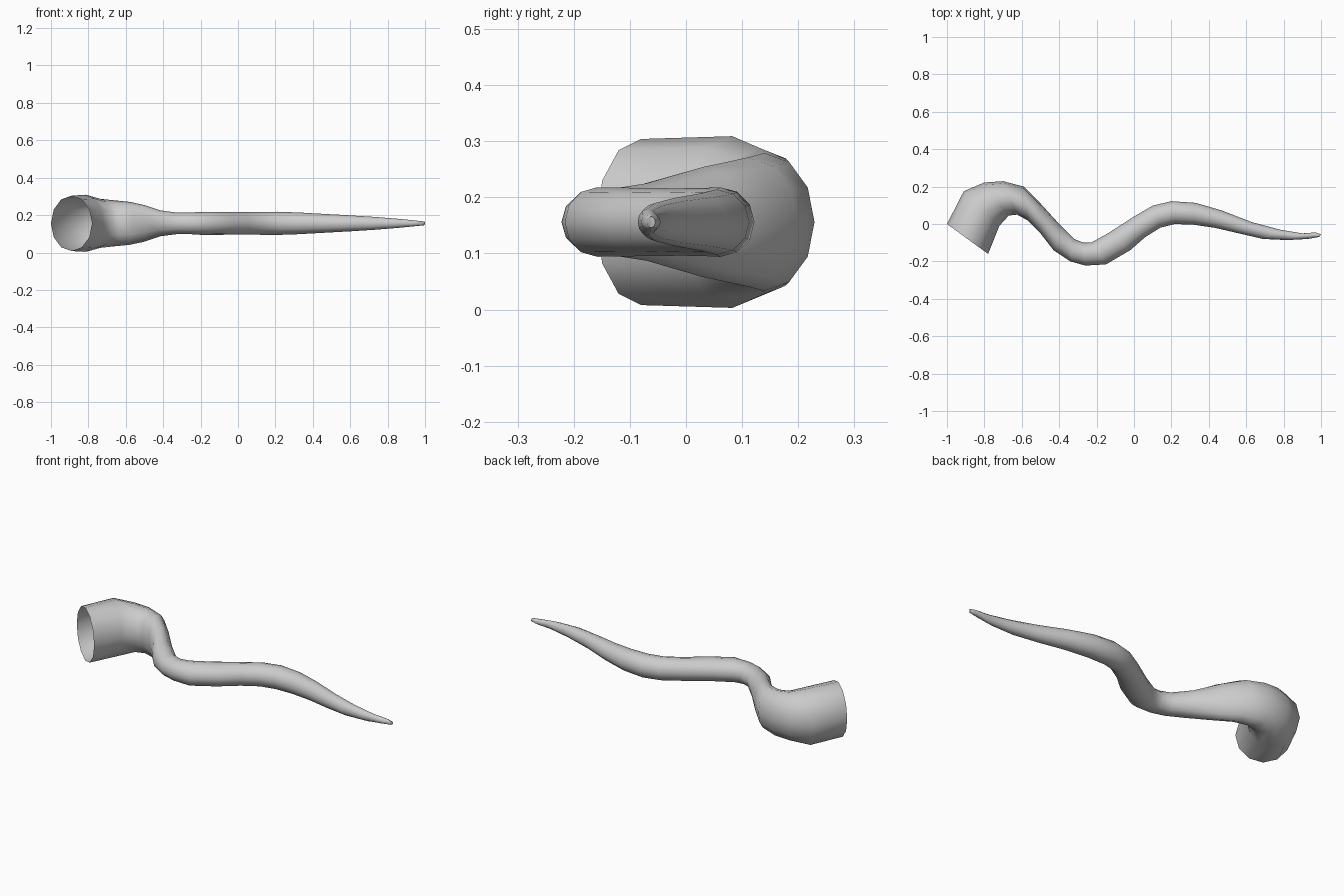
import bpy, bmesh, math
from mathutils import Vector

if "Cube" in bpy.data.objects:
    bpy.data.objects.remove(bpy.data.objects["Cube"])

SIDES = 12
MID_Z = 0.156

# Each ring: left edge x, y, right edge x, y, half height
RINGS = [
    (-1.00, 0.00, -0.78, -0.16, 0.148),
    (-0.91, 0.175, -0.72, -0.01, 0.153),
    (-0.80, 0.222, -0.67, 0.045, 0.131),
    (-0.70, 0.229, -0.625, 0.05, 0.123),
    (-0.59, 0.20, -0.57, 0.02, 0.115),
    (-0.50, 0.11, -0.50, -0.05, 0.098),
    (-0.40, 0.00, -0.43, -0.14, 0.069),
    (-0.32, -0.08, -0.34, -0.20, 0.058),
    (-0.27, -0.10, -0.26, -0.222, 0.057),
    (-0.23, -0.10, -0.15, -0.216, 0.062),
    (-0.14, -0.05, -0.02, -0.14, 0.061),
    (0.00, 0.04, 0.06, -0.07, 0.060),
    (0.10, 0.098, 0.14, -0.02, 0.061),
    (0.20, 0.122, 0.22, 0.00, 0.062),
    (0.33, 0.113, 0.32, -0.004, 0.058),
    (0.47, 0.072, 0.43, -0.02, 0.051),
    (0.63, 0.01, 0.56, -0.05, 0.043),
    (0.78, -0.03, 0.69, -0.08, 0.034),
    (0.90, -0.05, 0.82, -0.086, 0.024),
    (0.97, -0.045, 0.93, -0.08, 0.015),
    (1.00, -0.055, 0.99, -0.069, 0.010),
]

bm = bmesh.new()
loops = []
for lx, ly, rx, ry, half in RINGS:
    left, right = Vector((lx, ly, MID_Z)), Vector((rx, ry, MID_Z))
    centre, side = (left + right) / 2, (left - right) / 2
    up = Vector((0, 0, half))
    angles = [2 * math.pi * i / SIDES for i in range(SIDES)]
    loops.append([bm.verts.new(centre + side * math.cos(a) + up * math.sin(a)) for a in angles])

# Tapering skin between rings, open at the wide end
for a, b in zip(loops, loops[1:]):
    for i in range(SIDES):
        j = (i + 1) % SIDES
        bm.faces.new((a[i], a[j], b[j], b[i]))
# Small cap at the tip
bm.faces.new(loops[-1])
bmesh.ops.recalc_face_normals(bm, faces=bm.faces)
# The widest bend must point outward
bm.normal_update()
top = max(bm.faces, key=lambda f: f.calc_center_median().z)
if top.normal.z < 0:
    bmesh.ops.reverse_faces(bm, faces=bm.faces)

mesh = bpy.data.meshes.new("curved_horn")
bm.to_mesh(mesh)
bm.free()
horn = bpy.data.objects.new("curved_horn", mesh)
bpy.context.collection.objects.link(horn)

grey = bpy.data.materials.new("plain_grey")
grey.diffuse_color = (0.6, 0.6, 0.6, 1)
grey.use_nodes = True
grey.node_tree.nodes["Principled BSDF"].inputs["Base Color"].default_value = grey.diffuse_color
mesh.materials.append(grey)

bpy.context.view_layer.objects.active = horn
horn.select_set(True)
bpy.ops.object.shade_smooth_by_angle(angle=math.radians(60))
